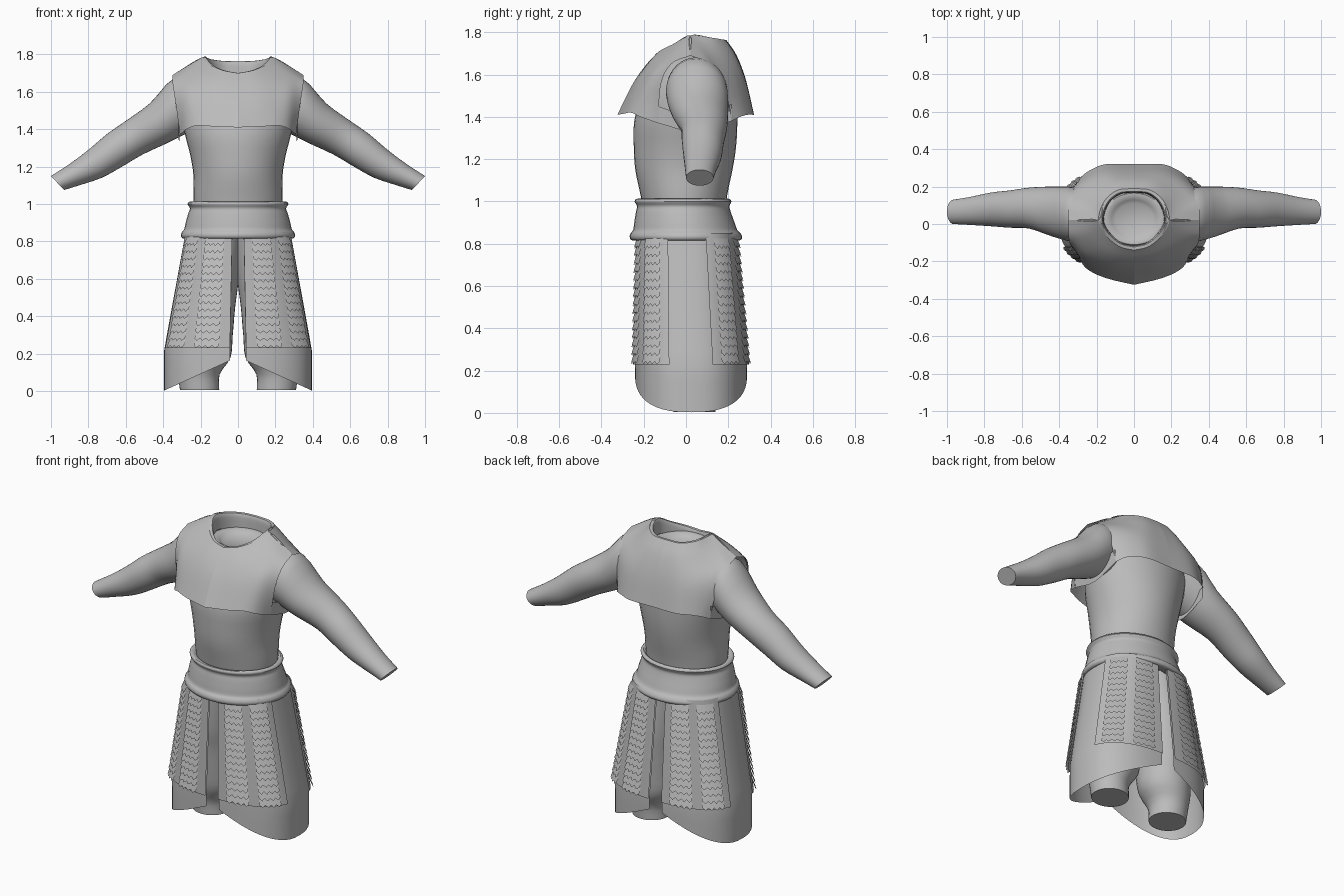
import bpy, bmesh
from math import sin, cos, pi, radians
from mathutils import Vector

cube = bpy.data.objects.get("Cube")
if cube:
    bpy.data.objects.remove(cube, do_unlink=True)

grey = bpy.data.materials.new("plain_grey")
grey.use_nodes = True
grey.diffuse_color = (0.5, 0.5, 0.5, 1)
grey.node_tree.nodes["Principled BSDF"].inputs["Base Color"].default_value = (0.5, 0.5, 0.5, 1)


def spline(points, steps):
    """Smooth curve running through every control point."""
    p = [Vector(q) for q in points]
    p = [2 * p[0] - p[1]] + p + [2 * p[-1] - p[-2]]
    out = []
    for a, b, c, d in zip(p, p[1:], p[2:], p[3:]):
        for i in range(steps):
            t = i / steps
            out.append(b + (c - a) * t / 2 + (a - b * 2.5 + c * 2 - d / 2) * t * t
                       + (b * 3 - a - c * 3 + d) * t ** 3 / 2)
    return out + [p[-2]]


def finish(name, bm, closed, angle=40):
    """Orient the faces, make the object and shade it."""
    bmesh.ops.recalc_face_normals(bm, faces=bm.faces)
    if not closed:
        axis = Vector((0, 0.02, 0))
        facing = 0
        for f in bm.faces:
            away = f.calc_center_median() - axis
            away.z = 0
            facing += f.normal.dot(away)
        if facing < 0:
            bmesh.ops.reverse_faces(bm, faces=bm.faces)
    mesh = bpy.data.meshes.new(name)
    bm.to_mesh(mesh)
    bm.free()
    mesh.materials.append(grey)
    obj = bpy.data.objects.new(name, mesh)
    bpy.context.collection.objects.link(obj)
    bpy.ops.object.select_all(action='DESELECT')
    obj.select_set(True)
    bpy.context.view_layer.objects.active = obj
    bpy.ops.object.shade_smooth_by_angle(angle=radians(angle))
    return obj


def add_grid(bm, rows, closed=False, caps=False):
    verts = [[bm.verts.new(p) for p in row] for row in rows]
    for r, s in zip(verts, verts[1:]):
        count = len(r)
        for i in range(count if closed else count - 1):
            j = (i + 1) % count
            bm.faces.new((r[i], r[j], s[j], s[i]))
    if caps:
        bm.faces.new(verts[0])
        bm.faces.new(verts[-1])


def sheet(name, rows, side=1, across=4, down=4):
    """Open curved sheet through rows of control points."""
    dense = [spline(r, across) for r in rows]
    grid = [spline(c, down) for c in zip(*dense)]
    bm = bmesh.new()
    add_grid(bm, [[(p.x * side, p.y, p.z) for p in row] for row in grid])
    return finish(name, bm, False)


def tube(name, rings, steps=3, caps=True):
    """Closed rings lofted along a smooth path."""
    columns = [spline(c, steps) for c in zip(*rings)]
    bm = bmesh.new()
    add_grid(bm, list(zip(*columns)), closed=True, caps=caps)
    return finish(name, bm, caps)


def ring(center, half_a, half_b, count=36):
    c, a, b = Vector(center), Vector(half_a), Vector(half_b)
    return [c + a * cos(2 * pi * i / count) + b * sin(2 * pi * i / count) for i in range(count)]


def flat_ring(z, rx, front, back, x=0):
    return ring((x, (front + back) / 2, z), (rx, 0, 0), (0, (back - front) / 2, 0))


# Torso, closed at the neck by a shallow bowl
tube("torso", [flat_ring(*r) for r in (
    (0.9, 0.23, -0.19, 0.18), (1.03, 0.238, -0.215, 0.195), (1.15, 0.238, -0.24, 0.22),
    (1.26, 0.255, -0.247, 0.237), (1.38, 0.285, -0.245, 0.243), (1.5, 0.3, -0.21, 0.24),
    (1.6, 0.27, -0.16, 0.21), (1.69, 0.165, -0.11, 0.165), (1.665, 0.1, -0.06, 0.11))])

# Rolled waist sash
tube("waist_sash", [flat_ring(*r) for r in (
    (0.99, 0.22, -0.19, 0.18), (1.013, 0.255, -0.23, 0.2), (1.0, 0.27, -0.243, 0.215),
    (0.978, 0.257, -0.232, 0.206), (0.95, 0.266, -0.237, 0.212), (0.9, 0.28, -0.245, 0.23),
    (0.865, 0.288, -0.25, 0.243), (0.85, 0.3, -0.262, 0.258), (0.83, 0.306, -0.266, 0.266),
    (0.815, 0.29, -0.25, 0.25), (0.83, 0.24, -0.19, 0.19))], caps=False)

# Chest mantle: columns run from neckline or shoulder ridge to the hem
front_columns = [
    [(0, -0.14, 1.7), (0, -0.19, 1.645), (0, -0.25, 1.56), (0, -0.325, 1.41)],
    [(0.08, -0.12, 1.715), (0.1, -0.18, 1.65), (0.12, -0.235, 1.56), (0.13, -0.295, 1.415)],
    [(0.15, -0.06, 1.745), (0.19, -0.14, 1.665), (0.215, -0.2, 1.57), (0.22, -0.26, 1.42)],
    [(0.19, 0.02, 1.785), (0.27, -0.08, 1.685), (0.28, -0.165, 1.58), (0.275, -0.215, 1.4)],
    [(0.35, 0.02, 1.69), (0.35, -0.07, 1.65), (0.335, -0.12, 1.55), (0.31, -0.13, 1.37)]]
back_columns = [
    [(0, 0.19, 1.765), (0, 0.24, 1.69), (0, 0.285, 1.57), (0, 0.32, 1.41)],
    [(0.09, 0.18, 1.765), (0.11, 0.23, 1.69), (0.14, 0.28, 1.57), (0.15, 0.32, 1.41)],
    [(0.16, 0.12, 1.775), (0.2, 0.18, 1.69), (0.23, 0.245, 1.58), (0.23, 0.29, 1.41)],
    [(0.19, 0.02, 1.785), (0.28, 0.11, 1.69), (0.295, 0.2, 1.59), (0.28, 0.255, 1.4)],
    [(0.35, 0.02, 1.69), (0.35, 0.12, 1.65), (0.335, 0.18, 1.56), (0.31, 0.215, 1.38)]]
neckline = [c[0] for c in front_columns[:4]] + [c[0] for c in back_columns[2::-1]]


def neck_inset(scale, drop):
    return [(x * scale, 0.028 + (y - 0.028) * scale, z - drop) for x, y, z in neckline]


# Arm outline: upper point, lower point, depth centre, half depth
arm_sections = (
    ((0.2, 1.66), (0.22, 1.4), 0.04, 0.12), ((0.34, 1.675), (0.3, 1.365), 0.05, 0.145),
    ((0.47, 1.54), (0.38, 1.325), 0.065, 0.135), ((0.6, 1.445), (0.51, 1.265), 0.085, 0.11),
    ((0.7, 1.375), (0.62, 1.2), 0.08, 0.1), ((0.8, 1.29), (0.73, 1.14), 0.078, 0.09),
    ((0.9, 1.215), (0.85, 1.1), 0.07, 0.075), ((1, 1.15), (0.93, 1.075), 0.065, 0.065))

# Leg outline: height, centre x, half width, front, back
leg_sections = (
    (0.005, 0.205, 0.105, -0.06, 0.14), (0.09, 0.21, 0.112, -0.07, 0.15),
    (0.18, 0.185, 0.145, -0.1, 0.18), (0.3, 0.175, 0.147, -0.12, 0.19),
    (0.45, 0.17, 0.155, -0.14, 0.2), (0.58, 0.15, 0.152, -0.16, 0.2),
    (0.85, 0.11, 0.14, -0.17, 0.18))


def skirt_point(side, degrees, z, out=0.0):
    """Point on the flared skirt; the angle runs from the front round to the back."""
    a = radians(degrees)
    t = min(max((0.85 - z) / 0.63, 0), 1)
    s, c = sin(a) ** 0.8, abs(cos(a)) ** 0.8
    if degrees > 90:
        c = -c
    rx, ry, cy = 0.28 + 0.115 * t + out, 0.228 + 0.037 * t + out, 0.004 + 0.02 * t
    return (side * rx * s, cy - ry * c, z)


def steps(start, end, count):
    return [start + (end - start) * i / count for i in range(count + 1)]


def skirt_sheet(name, side, start, end, hem, out):
    """Sheet hanging from the sash to a hem height given by angle."""
    bm = bmesh.new()
    add_grid(bm, [[skirt_point(side, d, z, out) for z in steps(0.85, hem(d), 12)]
                  for d in steps(start, end, 28)])
    finish(name, bm, False)


def scale_strip(name, side, start, end):
    """Overlapping rows of pointed scales."""
    bm = bmesh.new()
    count = 15
    pitch = 0.585 / count
    for k in range(count):
        top = 0.825 - k * pitch
        upper, lower = [], []
        for j, d in enumerate(steps(start, end, 8)):
            point = 0.014 * (j % 2)
            upper.append(skirt_point(side, d, top, 0.012))
            lower.append(skirt_point(side, d, top - pitch + 0.004 - point, 0.021 + point / 4))
        add_grid(bm, [upper, lower])
    finish(name, bm, False, 15)


for label, side in (("left", 1), ("right", -1)):
    sheet(label + "_front_mantle", front_columns, side)
    sheet(label + "_back_mantle", back_columns, side)
    sheet(label + "_underarm_band", [
        [(0.31, -0.13, 1.37), (0.315, 0.04, 1.33), (0.31, 0.215, 1.38)],
        [(0.315, -0.13, 1.45), (0.325, 0.04, 1.4), (0.315, 0.215, 1.46)]], side)
    sheet(label + "_neck_lining", [neckline, neck_inset(0.88, 0.008), neck_inset(0.85, 0.09)], side)

    # Arm and leg
    arm = []
    for (ux, uz), (lx, lz), y, depth in arm_sections:
        arm.append(ring((side * (ux + lx) / 2, y, (uz + lz) / 2),
                        (side * (ux - lx) / 2, 0, (uz - lz) / 2), (0, depth, 0)))
    tube(label + "_arm", arm)
    tube(label + "_leg", [flat_ring(z, w, f, b, side * x) for z, x, w, f, b in leg_sections])

    # Under skirt with a hem that dips at the side, then armoured panels over it
    skirt_sheet(label + "_under_skirt", side, 3.5, 176.5,
                lambda d: 0.003 + 0.18 * (1 - sin(radians(d)) ** 0.8), 0.0)
    for place, turn in (("front", lambda d: d), ("back", lambda d: 180 - d)):
        skirt_sheet(f"{label}_{place}_panel", side, turn(3.5), turn(73), lambda d: 0.23, 0.01)
        for number, (start, end) in enumerate(((10, 30), (40, 64)), 1):
            scale_strip(f"{label}_{place}_scales_{number}", side, turn(start), turn(end))
